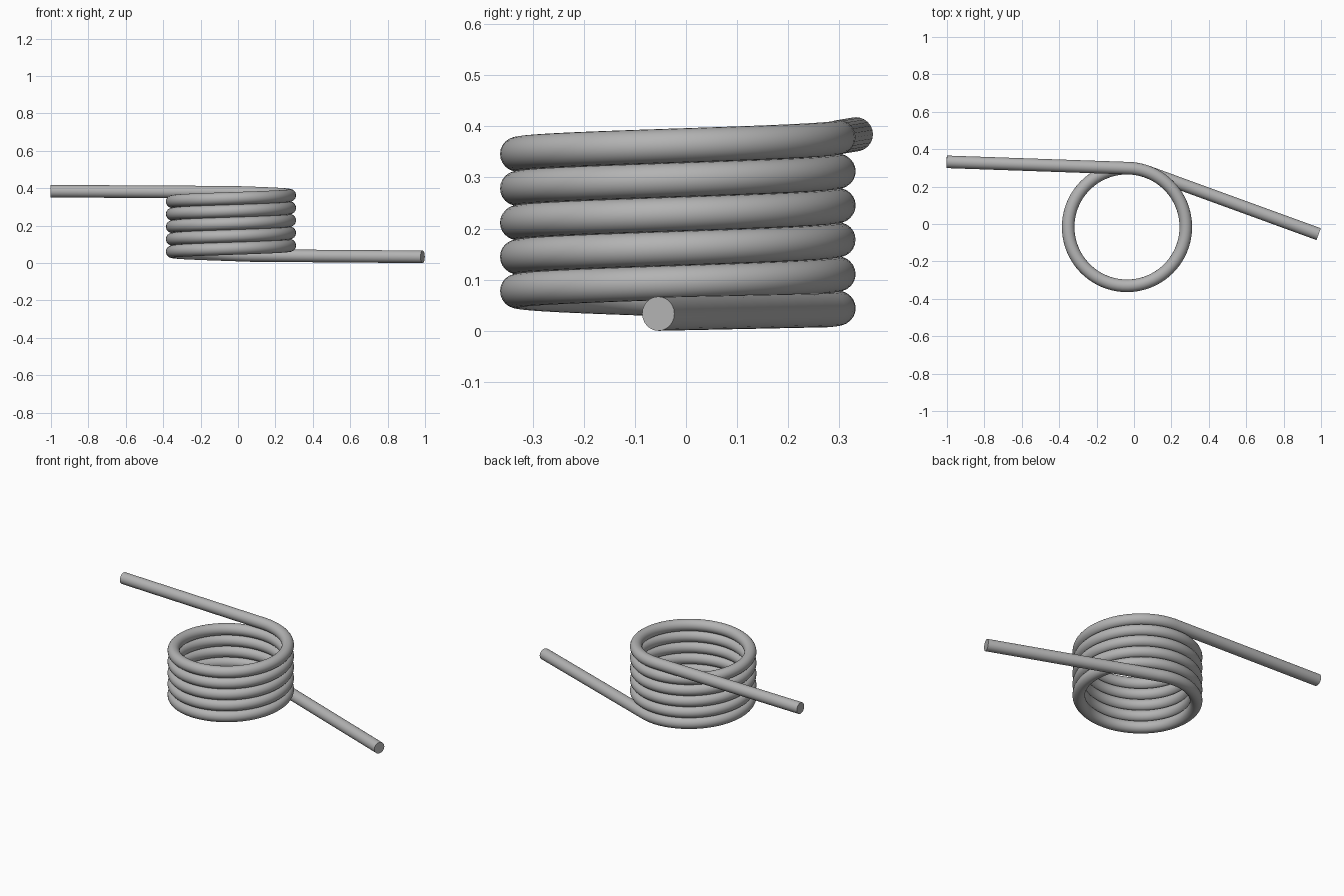
import bpy
from math import sin, cos, radians

if "Cube" in bpy.data.objects:
    bpy.data.objects.remove(bpy.data.objects["Cube"], do_unlink=True)

WIRE = 0.0335            # wire radius
COIL = 0.3145            # coil radius to the wire centre
CX, CY = -0.0375, -0.016  # coil axis
PITCH = 2 * WIRE         # turns touch each other
START, END = 70, 88 + 5 * 360   # coil angles in degrees
Z_START = 0.0405
LEG = 0.976
STEPS = 360


def coil_point(angle):
    a = radians(angle)
    return (CX + COIL * cos(a), CY + COIL * sin(a),
            Z_START + PITCH * (angle - START) / 360)


def leg_end(angle, length, z):
    # straight leg, tangent to the coil
    x, y, _ = coil_point(angle)
    a = radians(angle)
    return (x - sin(a) * length, y + cos(a) * length, z)


# Path: lower leg, coil, upper leg
path = [leg_end(START, -LEG, WIRE)]
path += [coil_point(START + (END - START) * i / STEPS) for i in range(STEPS + 1)]
path.append(leg_end(END, LEG, 0.3845))

# Round wire swept along the path
curve = bpy.data.curves.new("spring_wire", "CURVE")
curve.dimensions = "3D"
curve.twist_mode = "Z_UP"
curve.bevel_depth = WIRE
curve.bevel_resolution = 10
curve.use_fill_caps = True
spline = curve.splines.new("POLY")
spline.points.add(len(path) - 1)
for point, co in zip(spline.points, path):
    point.co = (*co, 1)

spring = bpy.data.objects.new("spring_wire", curve)
bpy.context.collection.objects.link(spring)
bpy.ops.object.select_all(action="DESELECT")
spring.select_set(True)
bpy.context.view_layer.objects.active = spring
bpy.ops.object.convert(target="MESH")
spring = bpy.context.object
bpy.ops.object.shade_smooth_by_angle(angle=radians(40))

# Steel
steel = bpy.data.materials.new("grey_steel")
steel.use_nodes = True
colour = (0.45, 0.45, 0.45, 1)
steel.diffuse_color = colour
steel.node_tree.nodes["Principled BSDF"].inputs["Base Color"].default_value = colour
spring.data.materials.clear()
spring.data.materials.append(steel)
